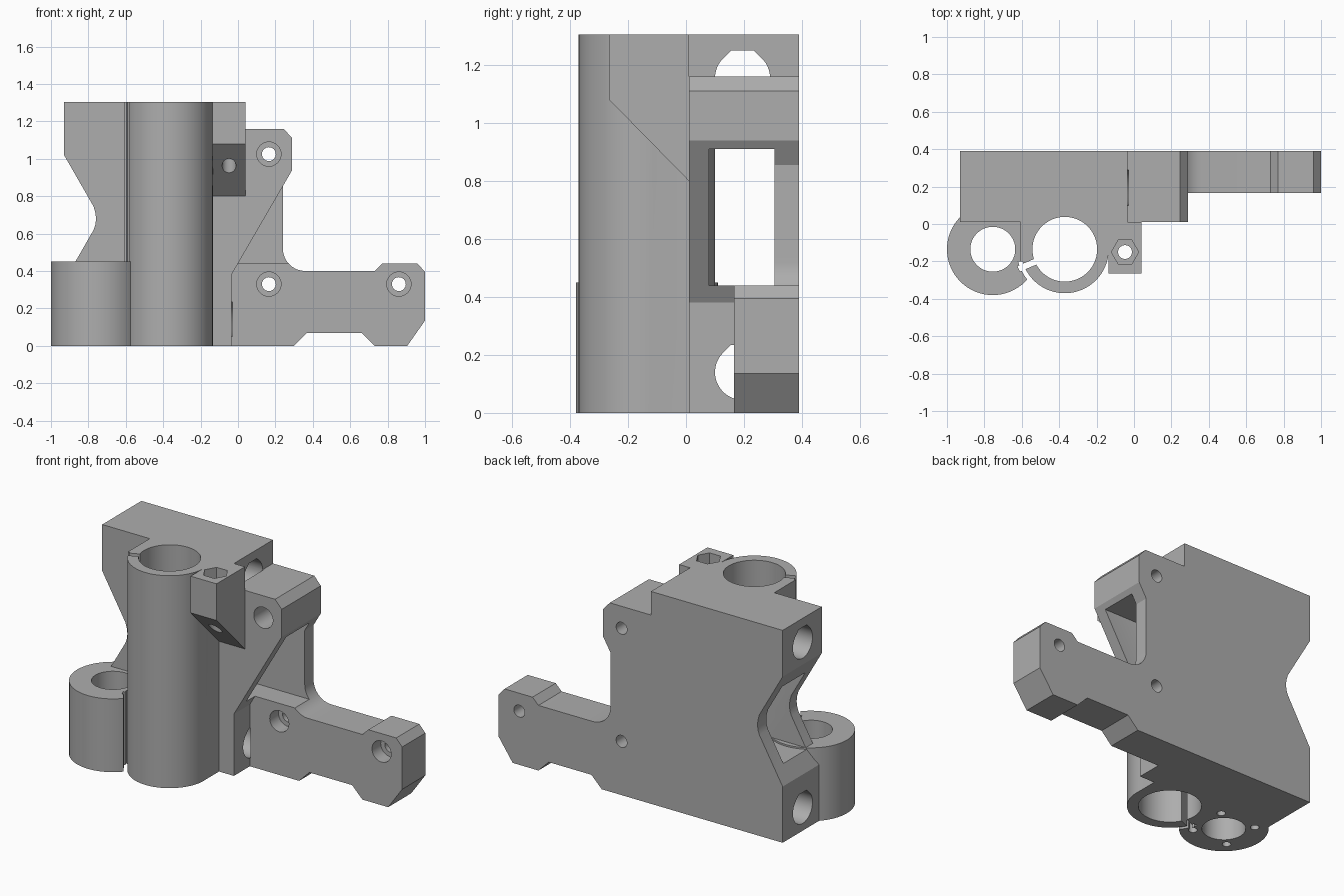
import bpy, bmesh, math
from mathutils import Vector, Matrix

if "Cube" in bpy.data.objects:
    bpy.data.objects.remove(bpy.data.objects["Cube"])

mat = bpy.data.materials.new("plain grey")
mat.diffuse_color = (0.42, 0.42, 0.42, 1)
mat.use_nodes = True
mat.node_tree.nodes["Principled BSDF"].inputs["Base Color"].default_value = mat.diffuse_color


def prism(name, pts, axis, a, b):
    """Extrude a 2D outline along x (pts y,z), y (pts x,z) or z (pts x,y)."""
    put = {"x": lambda u, v: (a, u, v), "y": lambda u, v: (u, a, v),
           "z": lambda u, v: (u, v, a)}[axis]
    step = Vector([(b - a) if k == axis else 0 for k in "xyz"])
    bm = bmesh.new()
    face = bm.faces.new([bm.verts.new(put(u, v)) for u, v in pts])
    res = bmesh.ops.extrude_face_region(bm, geom=[face])
    bmesh.ops.translate(bm, vec=step, verts=[g for g in res["geom"] if isinstance(g, bmesh.types.BMVert)])
    bmesh.ops.recalc_face_normals(bm, faces=bm.faces)
    me = bpy.data.meshes.new(name)
    bm.to_mesh(me)
    bm.free()
    me.materials.append(mat)
    ob = bpy.data.objects.new(name, me)
    bpy.context.collection.objects.link(ob)
    return ob


def ring(cx, cy, r, n=64, a0=0.0):
    return [(cx + r * math.cos(a0 + 2 * math.pi * i / n),
             cy + r * math.sin(a0 + 2 * math.pi * i / n)) for i in range(n)]


def rect(u0, u1, v0, v1):
    return [(u0, v0), (u1, v0), (u1, v1), (u0, v1)]


def boolean(target, tool, op="DIFFERENCE"):
    m = target.modifiers.new("cut", "BOOLEAN")
    m.operation, m.object, m.solver = op, tool, "EXACT"
    dg = bpy.context.evaluated_depsgraph_get()
    me = bpy.data.meshes.new_from_object(target.evaluated_get(dg))
    target.modifiers.clear()
    target.data = me
    bpy.data.objects.remove(tool)


BX, CY, NX = -0.37, -0.135, -0.755   # bearing x, shared y, lead nut x

# left side outline with the rounded waist
waist = [(-0.93, 1.305), (-0.93, 1.02), (-0.772, 0.745), (-0.762, 0.71), (-0.759, 0.68),
         (-0.762, 0.65), (-0.772, 0.62), (-0.93, 0.345), (-0.93, 0)]
lug = [(0.29, 0.94), (0.29, 1.11), (0.245, 1.16), (-0.035, 1.16), (-0.035, 1.305)]
fillet = [(0.36 - 0.12 * math.sin(t * math.pi / 16), 0.52 - 0.12 * math.cos(t * math.pi / 16))
          for t in range(9)]
arm = [(0.30, 0), (0.37, 0.07), (0.66, 0.07), (0.73, 0), (0.905, 0), (1, 0.135), (1, 0.395),
       (0.96, 0.44), (0.77, 0.44), (0.73, 0.40)]

# back plate with motor arm, then front layer with the slanted web
body = prism("carriage_bracket", waist + arm + fillet + [(0.24, 0.855)] + lug, "y", 0.165, 0.39)
front = prism("front_layer", waist + [(-0.035, 0), (-0.035, 0.38)] + lug, "y", 0.01, 0.165)
boolean(body, front, "UNION")

# belt slot through the body
boolean(body, prism("belt_slot", rect(0.08, 0.305, 0.44, 0.91), "x", -1.1, 0.5))

# lead nut holder with clearance to the bearing sleeve
nut = prism("nut_holder", ring(NX, CY, 0.245), "z", 0, 0.45)
boolean(nut, prism("clearance", ring(BX, CY, 0.258), "z", -0.1, 0.6))
boolean(body, nut, "UNION")
boolean(body, prism("nut_bridge", rect(-0.66, -0.45, -0.2, 0.02), "z", 0, 0.45), "UNION")

# bearing sleeve and its flank blocks
boolean(body, prism("sleeve_left", rect(-0.607, BX, -0.2, 0.03), "z", 0, 1.305), "UNION")
boolean(body, prism("sleeve_right", rect(BX, -0.136, CY, 0.03), "z", 0, 1.305), "UNION")
boolean(body, prism("sleeve", ring(BX, CY, 0.235, 96), "z", 0, 1.305), "UNION")

# nut trap block with sloped underside
boolean(body, prism("clamp_block", [(-0.265, 1.305), (-0.265, 1.08), (0.01, 0.80), (0.01, 1.305)],
                    "x", -0.136, 0.04), "UNION")

# vertical bores and screw holes
boolean(body, prism("bearing_bore", ring(BX, CY, 0.173, 96), "z", -0.1, 1.5))
boolean(body, prism("nut_bore", ring(NX, CY, 0.12), "z", -0.1, 0.453))
for sx in (-1, 1):
    for sy in (-1, 1):
        boolean(body, prism("nut_screw", ring(NX + sx * 0.12, CY + sy * 0.12, 0.024, 24), "z", -0.1, 0.25))
boolean(body, prism("clamp_hole", ring(-0.048, -0.15, 0.037, 32), "z", 0.7, 1.5))
boolean(body, prism("hex_trap", ring(-0.048, -0.15, 0.073, 6), "z", 1.2, 1.5))

# slit in the sleeve wall
d = Vector((math.cos(math.radians(203)), math.sin(math.radians(203))))
p = Vector((-d.y, d.x))
c = Vector((BX, CY))
slit = [tuple(c + d * u + p * v) for u, v in
        ((0.14, -0.016), (0.268, -0.016), (0.268, 0.016), (0.14, 0.016))]
boolean(body, prism("slit", slit, "z", -0.1, 1.5))

# horizontal rod holes with flattened teardrop top
for z in (0.14, 1.155):
    r = 0.095
    hole = [(0.195 + r * math.cos(t), z + r * math.sin(t))
            for t in (math.radians(135 + 270 * i / 40) for i in range(41))]
    hole += [(0.195 + 0.039, z + r), (0.195 - 0.039, z + r)]
    boolean(body, prism("rod_hole", hole, "x", -1.1, -0.03))

# motor screw holes with counterbores
for x, z, depth in ((0.165, 1.025, 0.25), (0.165, 0.33, 0.25), (0.86, 0.33, 0.25)):
    boolean(body, prism("screw_hole", ring(x, z, 0.037, 32), "y", -0.1, 0.5))
    boolean(body, prism("counterbore", ring(x, z, 0.065, 32), "y", -0.1, depth))

# smooth curved walls, crisp edges
bpy.context.view_layer.objects.active = body
body.select_set(True)
bpy.ops.object.shade_smooth_by_angle(angle=math.radians(25))
